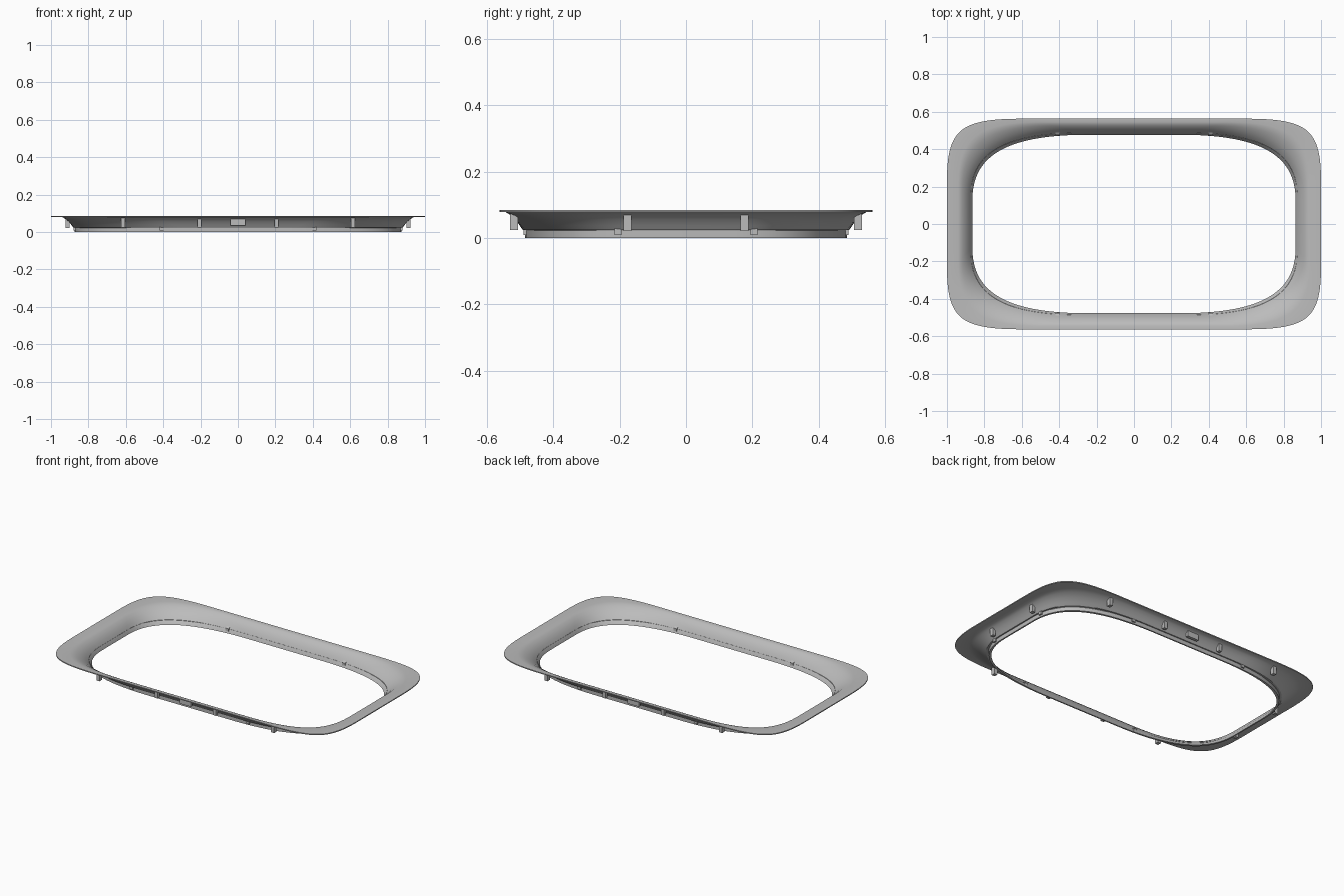
import bpy
import bmesh
import math
from mathutils import Vector
from mathutils.geometry import interpolate_bezier

cube = bpy.data.objects.get("Cube")
if cube:
    bpy.data.objects.remove(cube, do_unlink=True)

grey = bpy.data.materials.new("light grey")
grey.use_nodes = True
colour = (0.5, 0.5, 0.5, 1)
grey.diffuse_color = colour
grey.node_tree.nodes["Principled BSDF"].inputs["Base Color"].default_value = colour


def finish(name, bm, smooth):
    bmesh.ops.recalc_face_normals(bm, faces=bm.faces)
    mesh = bpy.data.meshes.new(name)
    bm.to_mesh(mesh)
    bm.free()
    mesh.materials.append(grey)
    obj = bpy.data.objects.new(name, mesh)
    bpy.context.collection.objects.link(obj)
    if smooth:
        bpy.ops.object.select_all(action='DESELECT')
        obj.select_set(True)
        bpy.context.view_layer.objects.active = obj
        bpy.ops.object.shade_smooth_by_angle(angle=math.radians(30))
    return obj


def outline(width, depth, start_x, end_y, handle_x, handle_y):
    """Closed soft rectangle made of four mirrored corner curves."""
    corner = interpolate_bezier(Vector((start_x, depth, 0)), Vector((handle_x, depth, 0)),
                                Vector((width, handle_y, 0)), Vector((width, end_y, 0)), 24)
    flip = corner[::-1]
    loop = [(p.x, p.y) for p in corner]
    loop += [(p.x, -p.y) for p in flip]
    loop += [(-p.x, -p.y) for p in corner]
    loop += [(-p.x, p.y) for p in flip]
    return [Vector(p) for p in loop]


opening = outline(0.864, 0.477, 0.25, 0.13, 0.69, 0.36)
shoulder = outline(0.94, 0.545, 0.5, 0.2, 0.85, 0.45)
edge = outline(1.0, 0.563, 0.6, 0.22, 0.94, 0.5)

# Cross-section: (0 opening, 1 shoulder, 2 outer edge; height)
section = [(2, 0.085), (1, 0.085), (0.86, 0.082), (0.7, 0.076), (0.45, 0.059), (0.28, 0.042),
           (0.14, 0.024), (0.05, 0.01), (0, 0), (0.12, 0), (0.13, 0.024),
           (0.23, 0.025), (0.36, 0.038), (0.55, 0.056), (0.78, 0.07), (1, 0.079), (2, 0.079)]

# Flared frame with flat flange and lower rim
bm = bmesh.new()
rings = []
for s, z in section:
    a, b, t = (opening, shoulder, s) if s <= 1 else (shoulder, edge, s - 1)
    rings.append([bm.verts.new((*p.lerp(q, t), z)) for p, q in zip(a, b)])
count = len(opening)
for i, ring in enumerate(rings):
    following = rings[(i + 1) % len(rings)]
    for j in range(count):
        k = (j + 1) % count
        bm.faces.new((ring[j], ring[k], following[k], following[j]))
finish("flared_frame", bm, True)


def tab(name, angle, along, width, near, far, low, near_top, far_top):
    """Block under the frame with a sloped top, turned to one side."""
    bm = bmesh.new()
    shape = [(near, low), (far, low), (far, far_top), (near, near_top)]
    ends = [[bm.verts.new((along + side * width / 2, -out, z)) for out, z in shape]
            for side in (-1, 1)]
    for end in ends:
        bm.faces.new(end)
    for i in range(4):
        k = (i + 1) % 4
        bm.faces.new((ends[0][i], ends[0][k], ends[1][k], ends[1][i]))
    obj = finish(name, bm, False)
    obj.rotation_euler.z = angle


# Clips and tabs on the long sides
for side, angle in (("front", 0), ("back", math.pi)):
    tab(side + "_centre_block", angle, 0, 0.08, 0.512, 0.53, 0.034, 0.058, 0.072)
    for x in (-0.205, 0.205):
        tab(side + "_inner_clip", angle, x, 0.022, 0.51, 0.53, 0.024, 0.057, 0.072)
    for x in (-0.615, 0.615):
        tab(side + "_outer_clip", angle, x, 0.022, 0.506, 0.53, 0.024, 0.064, 0.074)
    for x in (-0.41, 0.41):
        tab(side + "_small_tab", angle, x, 0.022, 0.476, 0.49, 0.009, 0.028, 0.036)

# Clips and tabs on the short sides
for side, angle in (("left", math.pi / 2), ("right", -math.pi / 2)):
    for y in (-0.177, 0.177):
        tab(side + "_clip", angle, y, 0.024, 0.902, 0.923, 0.022, 0.058, 0.071)
    for y in (-0.205, 0.205):
        tab(side + "_small_tab", angle, y, 0.022, 0.87, 0.88, 0.009, 0.024, 0.032)
